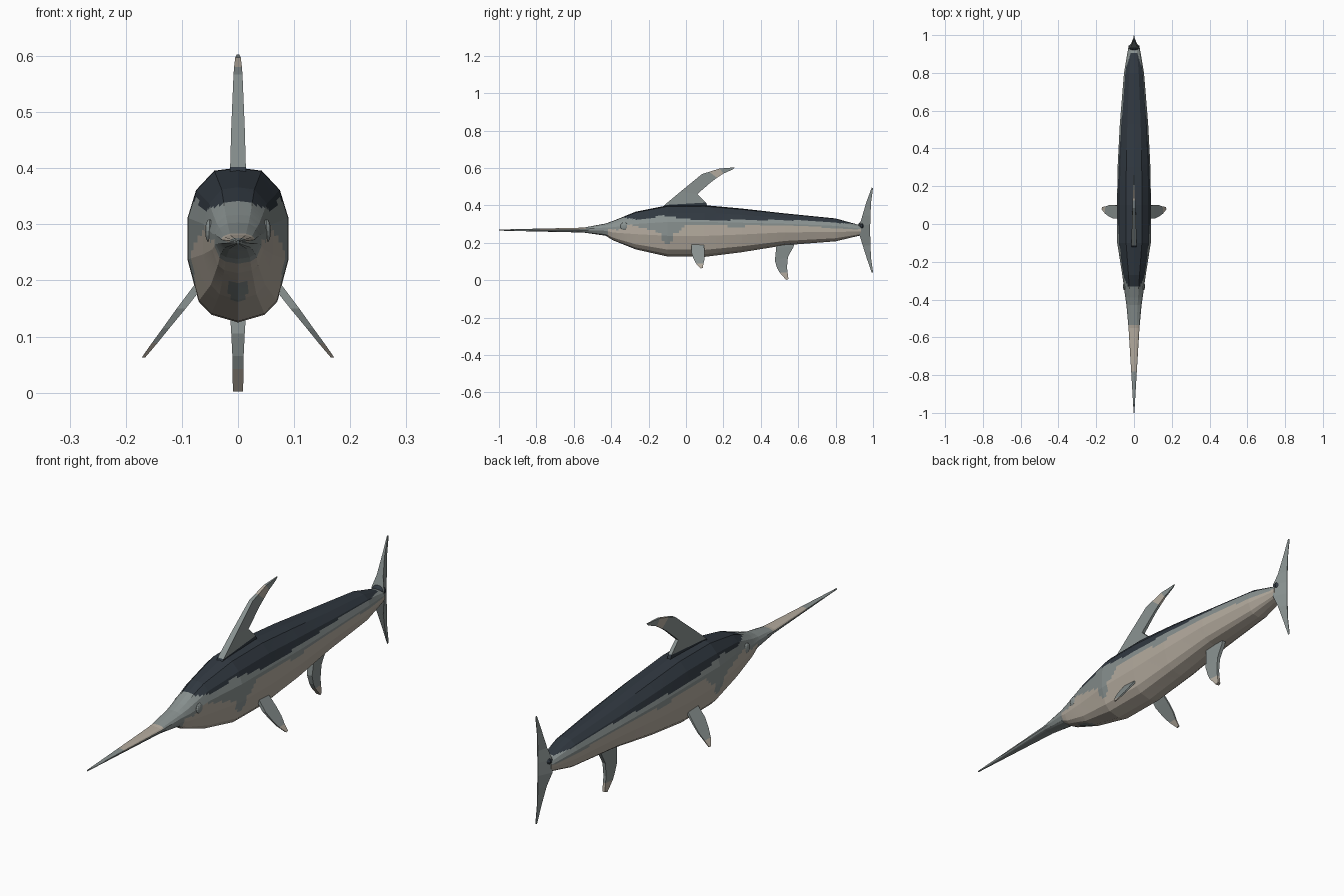
import bpy, bmesh, math
from mathutils import Vector

if "Cube" in bpy.data.objects:
    bpy.data.objects.remove(bpy.data.objects["Cube"])


def make_mat(name, rgb):
    m = bpy.data.materials.new(name)
    m.diffuse_color = (*rgb, 1)
    m.use_nodes = True
    m.node_tree.nodes["Principled BSDF"].inputs["Base Color"].default_value = m.diffuse_color
    return m


DARK, GREY, BEIGE = 0, 1, 2
MATS = [make_mat("dark slate", (.03, .04, .052)),
        make_mat("sea grey", (.25, .285, .28)),
        make_mat("pale belly", (.46, .41, .345))]


def interp(table, y):
    """Linear interpolation of table rows keyed by their first value."""
    if y <= table[0][0]:
        return table[0][1:]
    for a, b in zip(table, table[1:]):
        if y <= b[0]:
            t = (y - a[0]) / (b[0] - a[0])
            return [p + (q - p) * t for p, q in zip(a[1:], b[1:])]
    return table[-1][1:]


def loft(name, rings, rule, mirror=False):
    """Skin closed rings of points, cap both ends, colour faces by rule(centre, span)."""
    bm = bmesh.new()
    vr = [[bm.verts.new(p) for p in r] for r in rings]
    n = len(rings[0])
    for k, (a, b) in enumerate(zip(vr, vr[1:])):
        for i in range(n):
            j = (i + 1) % n
            f = bm.faces.new((a[i], a[j], b[j], b[i]))
            f.material_index = rule(f.calc_center_median(), k)
    for r, k in ((vr[0], 0), (vr[-1], len(rings) - 2)):
        f = bm.faces.new(r)
        f.material_index = rule(f.calc_center_median(), k)
    return finish(name, bm, mirror)


def finish(name, bm, mirror=False):
    bmesh.ops.recalc_face_normals(bm, faces=bm.faces)
    me = bpy.data.meshes.new(name)
    bm.to_mesh(me)
    bm.free()
    for m in MATS:
        me.materials.append(m)
    ob = bpy.data.objects.new(name, me)
    bpy.context.collection.objects.link(ob)
    if mirror:
        ob.modifiers.new("mirror", 'MIRROR').use_clip = False
    return ob


# Body and bill: y, top z, bottom z, half width
PROFILE = [(-1, .271, .265, .002), (-.78, .276, .260, .015), (-.55, .281, .255, .029),
           (-.43, .303, .238, .040), (-.39, .317, .213, .046), (-.27, .366, .165, .062),
           (-.1, .400, .127, .089), (.1, .401, .125, .09), (.3, .383, .150, .087),
           (.53, .357, .187, .075), (.8, .330, .208, .053), (.935, .293, .240, .03)]
# Half cross-section, normalised
HALF = [(0, 1), (.47, .96), (.83, .71), (1, .35), (1, -.19), (.78, -.73), (.53, -.9), (0, -1)]
SECTION = HALF + [(-x, z) for x, z in HALF[-2:0:-1]]
SUB = 5
FINE = [(a[0] + (b[0] - a[0]) * k / SUB, a[1] + (b[1] - a[1]) * k / SUB)
        for a, b in zip(SECTION, SECTION[1:] + SECTION[:1]) for k in range(SUB)]

# Wavy colour boundaries: y, z
DARK_LINE = [(-.33, .335), (-.25, .325), (-.12, .345), (.02, .326), (.15, .32), (.3, .323),
             (.6, .32), (.93, .298)]
GREY_LINE = [(-.42, .275), (-.36, .268), (-.3, .295), (-.2, .272), (-.14, .255), (-.12, .2),
             (-.08, .2), (-.06, .25), (0, .29), (.1, .303), (.25, .286), (.5, .295),
             (.7, .284), (.93, .272)]


def body_colour(c, _):
    if c.y < -.42:
        return BEIGE if -.78 < c.y < -.53 and c.z > interp(PROFILE, c.y)[0] - .008 else GREY
    if c.y > -.335 and c.z > interp(DARK_LINE, c.y)[0]:
        return DARK
    if c.z > interp(GREY_LINE, c.y)[0]:
        return GREY
    if -.34 < c.y < -.26 and abs(c.x) < .016:      # chin patch
        return GREY
    return BEIGE


ys = []
for a, b in zip(PROFILE, PROFILE[1:]):
    n = max(1, round((b[0] - a[0]) / .015))
    ys += [a[0] + (b[0] - a[0]) * k / n for k in range(n)]
ys.append(PROFILE[-1][0])
rings = []
for y in ys:
    top, bot, w = interp(PROFILE, y)
    rings.append([(x * w, y, (top + bot) / 2 + z * (top - bot) / 2) for x, z in FINE])
loft("body", rings, body_colour)


def fin(name, stations, colours, mirror=False):
    """Stations: centre x, leading y z, trailing y z, half thickness at lead and trail."""
    rs = [[(x + h, ly, lz), (x + g, ty, tz), (x - g, ty, tz), (x - h, ly, lz)]
          for x, ly, lz, ty, tz, h, g in stations]
    return loft(name, rs, lambda c, k: colours[k], mirror)


# Swept dorsal fin with a pale patch near the tip
fin("dorsal_fin", [(0, -.13, .385, .12, .385, .014, .008),
                   (0, -.115, .402, .107, .415, .014, .008),
                   (0, -.03, .473, .06, .46, .012, .007),
                   (0, .085, .567, .135, .525, .008, .005),
                   (0, .125, .58, .165, .547, .007, .005),
                   (0, .18, .597, .20, .57, .005, .004),
                   (0, .26, .603, .25, .592, .002, .002)],
    [DARK, GREY, GREY, GREY, BEIGE, GREY])

# Anal fin with pale tip
fin("anal_fin", [(0, .485, .215, .585, .215, .017, .008),
                 (0, .482, .17, .575, .178, .016, .008),
                 (0, .475, .105, .545, .125, .012, .007),
                 (0, .487, .065, .54, .07, .010, .006),
                 (0, .50, .042, .543, .042, .010, .006),
                 (0, .535, .002, .548, .006, .009, .006)],
    [GREY, GREY, GREY, GREY, BEIGE])


# Pectoral fins, splayed outwards
def splay(z):
    return .078 + (.18 - z) * .77


fin("pectoral_fins", [(splay(z), a, z, b, z + d, h, h * .6) for z, a, b, d, h in
                      [(.195, .03, .095, 0, .009), (.15, .028, .10, 0, .008),
                       (.115, .04, .10, 0, .006), (.088, .055, .093, 0, .005),
                       (.063, .077, .09, .002, .003)]],
    [GREY, GREY, GREY, BEIGE], True)

# Crescent tail fin
fin("tail_fin", [(0, .993, .495, 1.0, .492, .002, .001), (0, .965, .42, .99, .42, .006, .001),
                 (0, .943, .345, .986, .345, .015, .002), (0, .928, .295, .985, .295, .029, .002),
                 (0, .928, .24, .985, .24, .029, .002), (0, .945, .185, .986, .185, .014, .002),
                 (0, .967, .115, .99, .115, .006, .001), (0, .993, .04, 1.0, .043, .002, .001)],
    [GREY] * 7)


def ball(name, centre, size, mat, mirror=False):
    bm = bmesh.new()
    bmesh.ops.create_uvsphere(bm, u_segments=10, v_segments=8, radius=1)
    for v in bm.verts:
        v.co = Vector(centre) + Vector(p * s for p, s in zip(v.co, size))
    for f in bm.faces:
        f.material_index = mat
    return finish(name, bm, mirror)


# Eyes and the dark mark at the tail root
ball("eyes", (.051, -.33, .288), (.008, .021, .021), GREY, True)
ball("tail_mark", (0, .937, .29), (.031, .018, .02), DARK)
